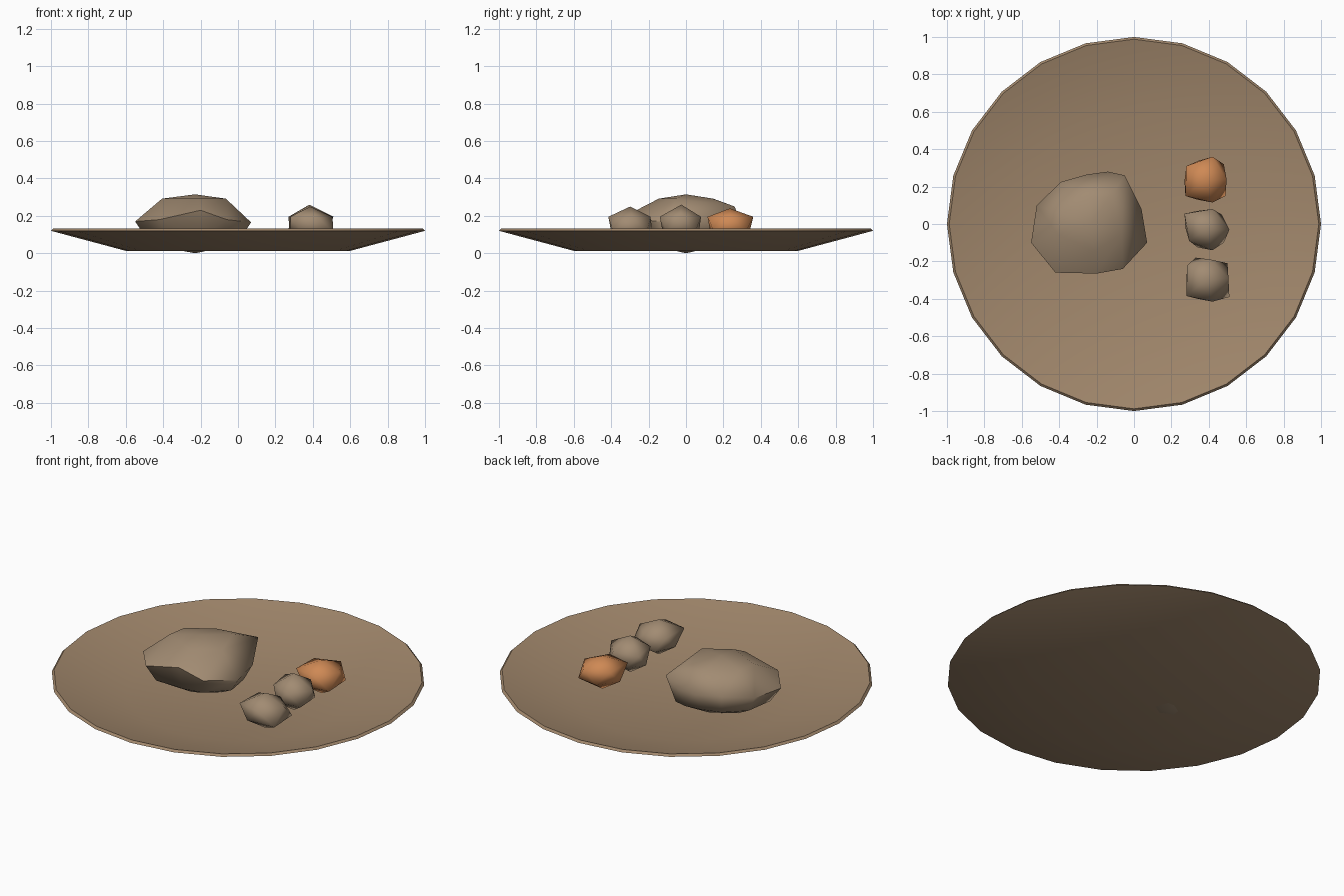
import bpy, bmesh, math

if "Cube" in bpy.data.objects:
    bpy.data.objects.remove(bpy.data.objects["Cube"])


def material(name, rgb):
    m = bpy.data.materials.new(name)
    m.diffuse_color = (*rgb, 1)
    m.use_nodes = True
    m.node_tree.nodes["Principled BSDF"].inputs["Base Color"].default_value = m.diffuse_color
    return m


TAN = material("tan_clay", (0.36, 0.245, 0.15))
STONE = material("grey_tan", (0.36, 0.26, 0.17))
ORANGE = material("orange", (0.62, 0.25, 0.09))


def finish(bm, name, mat, angle):
    bmesh.ops.recalc_face_normals(bm, faces=bm.faces)
    mesh = bpy.data.meshes.new(name)
    bm.to_mesh(mesh)
    bm.free()
    mesh.materials.append(mat)
    ob = bpy.data.objects.new(name, mesh)
    bpy.context.collection.objects.link(ob)
    bpy.context.view_layer.objects.active = ob
    ob.select_set(True)
    bpy.ops.object.shade_smooth_by_angle(angle=math.radians(angle))
    ob.select_set(False)


def hull(name, points, mat, angle):
    bm = bmesh.new()
    for p in points:
        bm.verts.new(p)
    res = bmesh.ops.convex_hull(bm, input=bm.verts)
    bmesh.ops.delete(bm, geom=[v for v in res["geom_interior"]
                               if isinstance(v, bmesh.types.BMVert)], context='VERTS')
    finish(bm, name, mat, angle)


# Shallow plate: a 24-sided turned profile
bm = bmesh.new()
profile = [(0, 0.013), (0.6, 0.013), (1, 0.12), (0.988, 0.132), (0.597, 0.027), (0, 0.027)]
vs = [bm.verts.new((r, 0, z)) for r, z in profile]
es = [bm.edges.new(pair) for pair in zip(vs, vs[1:])]
bmesh.ops.spin(bm, geom=vs + es, cent=(0, 0, 0), axis=(0, 0, 1),
               angle=math.tau, steps=24, use_duplicate=False)
bmesh.ops.remove_doubles(bm, verts=bm.verts, dist=0.0005)
finish(bm, "plate", TAN, 40)

# Large mound: widest outline, with smaller rings above and below it
outline = [(-0.55, -0.10, 0.17), (-0.42, -0.26, 0.18), (-0.20, -0.265, 0.23),
           (-0.06, -0.24, 0.18), (0.07, -0.10, 0.165), (0.04, 0.08, 0.18),
           (-0.05, 0.26, 0.25), (-0.14, 0.28, 0.20), (-0.25, 0.265, 0.19),
           (-0.39, 0.225, 0.20), (-0.52, 0.10, 0.18)]
cx, cy = -0.23, 0.0


def ring(points, scale, z):
    return [(cx + (x - cx) * scale, cy + (y - cy) * scale, z) for x, y, _ in points]


mound = outline + ring(outline[::2], 0.55, 0.292) + ring(outline, 0.82, 0.085)
mound += ring(outline[::2], 0.48, 0.03) + [(cx, cy, 0.315), (cx, cy, 0.0)]
hull("large_mound", mound, STONE, 75)


# Small nuggets: ten outline points, alternately high and low, capped at both ends
def nugget(name, pts, top, mat):
    x0 = sum(p[0] for p in pts) / len(pts)
    y0 = sum(p[1] for p in pts) / len(pts)
    body = [(x, y, 0.195 if i % 2 == 0 else 0.115) for i, (x, y) in enumerate(pts)]
    hull(name, body + [(x0, y0, top), (x0, y0, 0.045)], mat, 75)


nugget("back_nugget", [(0.28, 0.31), (0.35, 0.34), (0.42, 0.36), (0.48, 0.32), (0.495, 0.24),
                       (0.49, 0.15), (0.42, 0.115), (0.34, 0.13), (0.275, 0.15), (0.27, 0.23)],
       0.24, ORANGE)
nugget("middle_nugget", [(0.27, 0.055), (0.34, 0.07), (0.42, 0.08), (0.47, 0.05), (0.51, -0.03),
                         (0.48, -0.10), (0.42, -0.14), (0.34, -0.125), (0.295, -0.09), (0.275, -0.02)],
       0.26, STONE)
nugget("front_nugget", [(0.285, -0.22), (0.33, -0.18), (0.41, -0.19), (0.50, -0.21), (0.505, -0.29),
                        (0.51, -0.39), (0.42, -0.415), (0.34, -0.40), (0.28, -0.385), (0.28, -0.30)],
       0.25, STONE)
